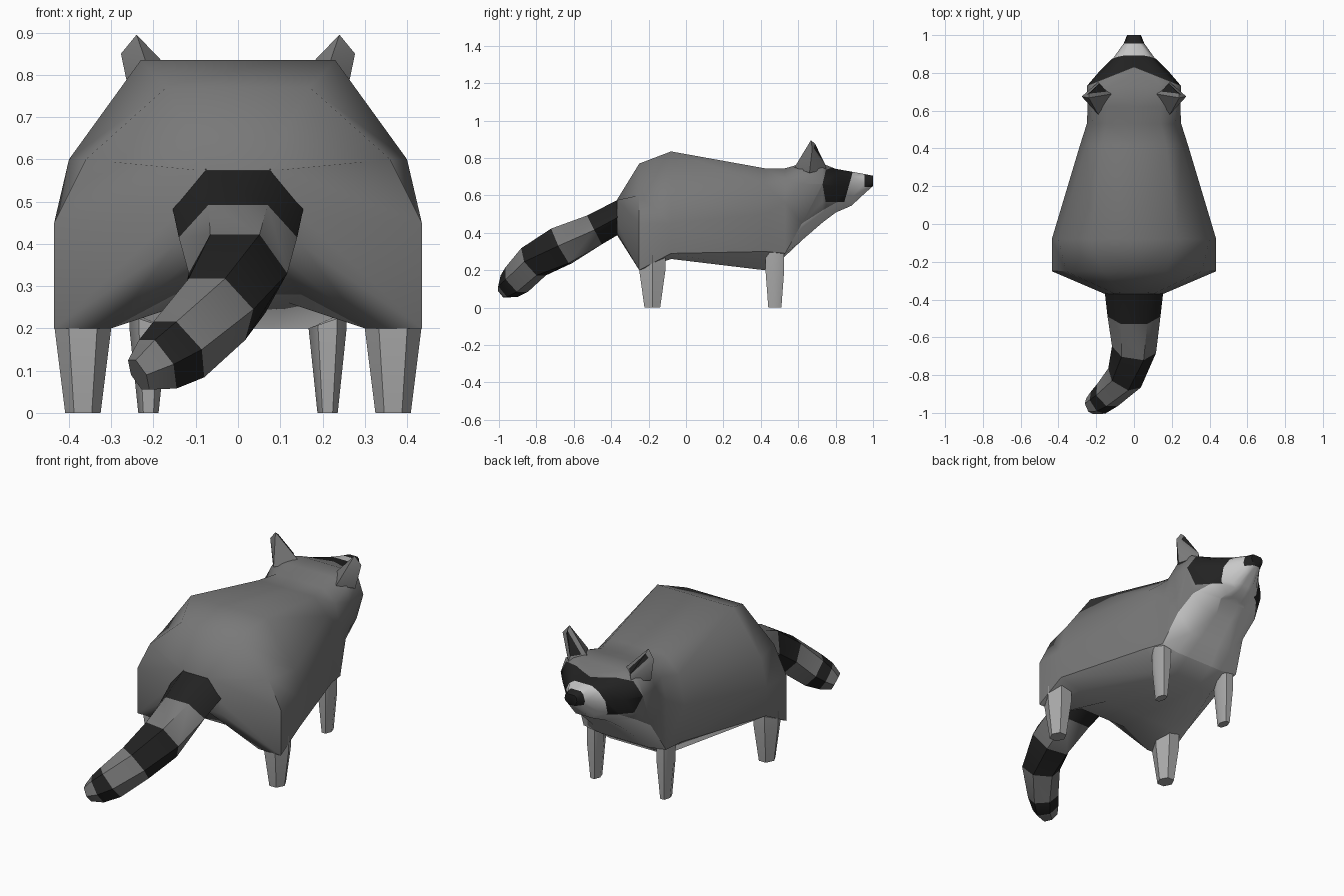
import bpy, bmesh, math
from mathutils import Vector

if "Cube" in bpy.data.objects:
    bpy.data.objects.remove(bpy.data.objects["Cube"])

COLOURS = {
    "grey_fur": (0.19, 0.19, 0.19, 1),
    "dark_fur": (0.016, 0.016, 0.016, 1),
    "pale_fur": (0.58, 0.58, 0.58, 1),
    "light_grey_fur": (0.40, 0.40, 0.40, 1),
}
MATS = []
for name, col in COLOURS.items():
    m = bpy.data.materials.new(name)
    m.diffuse_color = col
    m.use_nodes = True
    m.node_tree.nodes["Principled BSDF"].inputs["Base Color"].default_value = m.diffuse_color
    MATS.append(m)
GREY, DARK, PALE, LIGHT = range(4)


def finish(bm, name, mirror=True, angle=50):
    me = bpy.data.meshes.new(name)
    bm.to_mesh(me)
    bm.free()
    for m in MATS:
        me.materials.append(m)
    ob = bpy.data.objects.new(name, me)
    bpy.context.collection.objects.link(ob)
    bpy.ops.object.select_all(action='DESELECT')
    ob.select_set(True)
    bpy.context.view_layer.objects.active = ob
    bpy.ops.object.shade_smooth_by_angle(angle=math.radians(angle))
    if mirror:
        ob.modifiers.new("mirror", 'MIRROR')
    return ob


def tube(rings, name, mats, mirror):
    """Six-sided loft; ring = (centre, side vector, up vector)."""
    bm = bmesh.new()
    loops = []
    for c, s, u in rings:
        loops.append([bm.verts.new(c + s * math.cos(k * math.pi / 3)
                                   + u * math.sin(k * math.pi / 3)) for k in range(6)])
    for j, (a, b) in enumerate(zip(loops, loops[1:])):
        for k in range(6):
            f = bm.faces.new((a[k], a[(k + 1) % 6], b[(k + 1) % 6], b[k]))
            f.material_index = mats[j]
    bm.faces.new(loops[0][::-1]).material_index = mats[0]
    bm.faces.new(loops[-1]).material_index = mats[-1]
    bmesh.ops.recalc_face_normals(bm, faces=bm.faces)
    return finish(bm, name, mirror)


# Body and head: half cross-sections (x, z) from top to belly at each y
body = [
    (-.37, (.06, .575), (.10, .575), (.155, .46), (.148, .40), (.08, .39), (.05, .39)),
    (-.25, (.17, .77), (.36, .60), (.435, .45), (.435, .20), (.30, .20), (.15, .28)),
    (-.08, (.23, .835), (.40, .60), (.435, .45), (.43, .29), (.30, .26), (.12, .26)),
    (.42, (.17, .745), (.25, .66), (.285, .50), (.275, .30), (.17, .20), (.08, .20)),
    (.53, (.14, .745), (.22, .68), (.25, .56), (.25, .29), (.15, .275), (.08, .275)),
]
head = [
    (.62, (.14, .77), (.225, .74), (.245, .66), (.22, .45), (.13, .36), (.06, .36)),
    (.73, (.13, .77), (.22, .745), (.25, .66), (.21, .52), (.12, .455), (.05, .455)),
    (.80, (.11, .742), (.16, .715), (.19, .65), (.16, .56), (.08, .508), (.04, .508)),
    (.885, (.055, .727), (.09, .70), (.105, .65), (.09, .59), (.05, .545), (.02, .545)),
    (.955, (.03, .714), (.045, .70), (.055, .665), (.045, .635), (.03, .61), (.015, .61)),
    (1.0, (.025, .705), (.035, .695), (.037, .675), (.03, .66), (.02, .655), (.01, .65)),
]
bm = bmesh.new()
loops = []
for y, *pts in body + head:
    pts = [(0, pts[0][1])] + pts + [(0, pts[-1][1])]
    loops.append([bm.verts.new((x, y, z)) for x, z in pts])
for j, (a, b) in enumerate(zip(loops, loops[1:])):
    for i in range(7):
        f = bm.faces.new((a[i], a[i + 1], b[i + 1], b[i]))
        if i >= 4 and j >= 1:
            f.material_index = LIGHT if j < 4 else PALE
bm.faces.new(loops[0][::-1])
bm.faces.new(loops[-1])

# Cut the face mask, muzzle and nose outlines, then colour by region
MASK_BACK = (Vector((0, .83, 0)), Vector((.4, 1, 0)))
MASK_FRONT = (Vector((0, .89, .72)), Vector((0, 1, -.28)))
MASK_LOW = (Vector((0, 0, .565)), Vector((0, 0, 1)))
NOSE_LOW = (Vector((0, 0, .645)), Vector((0, 0, 1)))


def beyond(p, plane):
    return (p - plane[0]).dot(plane[1]) > 0


for plane, ymin in ((MASK_BACK, .68), (MASK_FRONT, .75), (MASK_LOW, .73), (NOSE_LOW, .94)):
    faces = [f for f in bm.faces if f.calc_center_median().y > ymin]
    geom = set(faces)
    for f in faces:
        geom.update(f.verts, f.edges)
    bmesh.ops.bisect_plane(bm, geom=list(geom), plane_co=plane[0], plane_no=plane[1])
for f in bm.faces:
    c = f.calc_center_median()
    if c.y > .955 and beyond(c, NOSE_LOW):
        f.material_index = DARK
    elif beyond(c, MASK_FRONT):
        f.material_index = PALE
    elif c.y > .7 and beyond(c, MASK_BACK) and beyond(c, MASK_LOW):
        f.material_index = DARK
finish(bm, "body_and_head")

# Ears with a dark inset on the forward faces
bm = bmesh.new()
for p in ((.11, .69, .76), (.19, .58, .75), (.25, .66, .72), (.19, .75, .74),
          (.277, .675, .85), (.24, .668, .895)):
    bm.verts.new(p)
bmesh.ops.convex_hull(bm, input=bm.verts)
bmesh.ops.recalc_face_normals(bm, faces=bm.faces)
front = [f for f in bm.faces if f.normal.y > .4 and f.normal.z > -.2]
bmesh.ops.inset_region(bm, faces=front, thickness=.022, use_even_offset=True)
for f in front:
    f.material_index = DARK
finish(bm, "ears")


# Legs: tapered, mirrored pairs
def legs(name, x, y, top, foot, z_top):
    rings = [(Vector((x, y, z)), Vector((rx, 0, 0)), Vector((0, ry / .866, 0)))
             for z, (rx, ry) in ((z_top, top), (.2, top), (0, foot))]
    tube(rings, name, [LIGHT, LIGHT], True)


legs("hind_legs", .367, -.18, (.067, .07), (.042, .042), .28)
legs("front_legs", .212, .475, (.045, .05), (.024, .035), .32)

# Tail: curved tapering tube, ringed in dark and grey
path = [((0, -.36, .485), .155, .108), ((0, -.49, .415), .14, .10),
        ((0, -.665, .33), .118, .12), ((-.05, -.815, .245), .10, .10),
        ((-.14, -.905, .15), .08, .092), ((-.19, -.945, .115), .07, .075),
        ((-.235, -.965, .09), .045, .045)]
pts = [Vector(p[0]) for p in path]
rings = []
for i, (c, rx, rz) in enumerate(path):
    t = pts[min(i + 1, len(pts) - 1)] - pts[max(i - 1, 0)]
    t = Vector((0, -1, 0)) if i == 0 else t.normalized()
    side = t.cross(Vector((0, 0, 1))).normalized()
    rings.append((pts[i], side * rx, side.cross(t) * rz))
tube(rings, "tail", [DARK, GREY] * 3, False)
